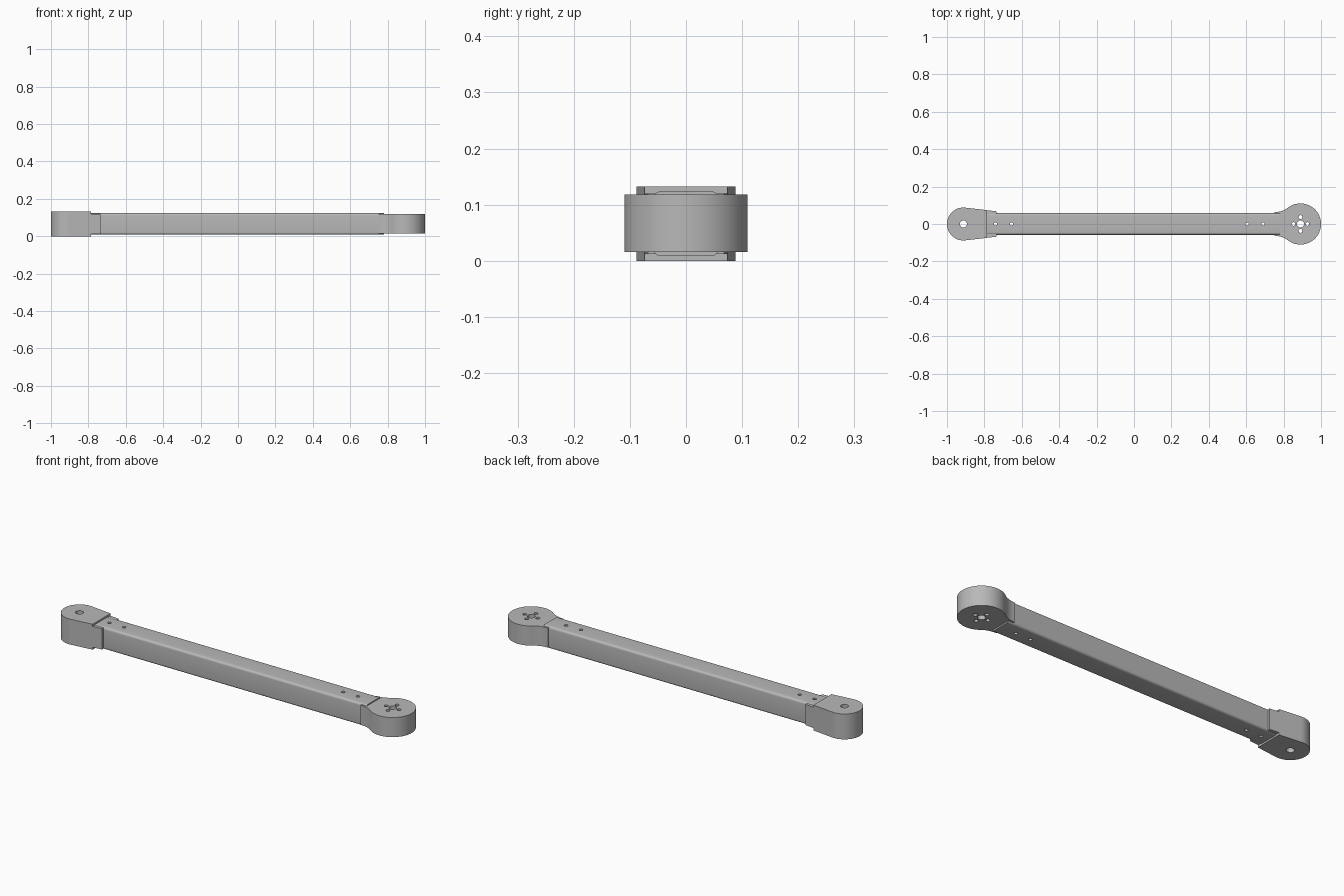
import bpy, bmesh
from math import cos, sin, pi, atan2, radians

cube = bpy.data.objects.get("Cube")
if cube:
    bpy.data.objects.remove(cube)

grey = bpy.data.materials.new("light grey metal")
grey.use_nodes = True
COLOUR = (0.48, 0.48, 0.48, 1)
grey.diffuse_color = COLOUR
grey.node_tree.nodes["Principled BSDF"].inputs["Base Color"].default_value = COLOUR

MID = 0.066               # height of the centre line
TUBE = 0.0575             # half width of the square tube
LEFT_X, LEFT_R = -0.912, 0.088
RIGHT_X, RIGHT_R = 0.89, 0.11


def arc(cx, cy, r, a0, a1, n):
    return [(cx + r * cos(a0 + (a1 - a0) * i / n),
             cy + r * sin(a0 + (a1 - a0) * i / n)) for i in range(n + 1)]


def prism(name, outline, low, high, along_x=False):
    """Extrude a closed outline along z, or along x when it lies in y and z."""
    def place(p, h):
        return (h, p[0], p[1]) if along_x else (p[0], p[1], h)
    bm = bmesh.new()
    face = bm.faces.new([bm.verts.new(place(p, low)) for p in outline])
    ext = bmesh.ops.extrude_face_region(bm, geom=[face])
    verts = [v for v in ext["geom"] if isinstance(v, bmesh.types.BMVert)]
    shift = (high - low, 0, 0) if along_x else (0, 0, high - low)
    bmesh.ops.translate(bm, verts=verts, vec=shift)
    bmesh.ops.recalc_face_normals(bm, faces=bm.faces)
    mesh = bpy.data.meshes.new(name)
    bm.to_mesh(mesh)
    bm.free()
    mesh.materials.append(grey)
    obj = bpy.data.objects.new(name, mesh)
    bpy.context.collection.objects.link(obj)
    return obj


def activate(obj):
    bpy.ops.object.select_all(action="DESELECT")
    obj.select_set(True)
    bpy.context.view_layer.objects.active = obj


def drill(obj, holes):
    """Cut vertical round holes, each given as x, y, radius."""
    for x, y, r in holes:
        cutter = prism("drill", arc(x, y, r, 0, 2 * pi * 23 / 24, 23), -0.1, 0.3)
        cutter.hide_render = True
        mod = obj.modifiers.new("hole", "BOOLEAN")
        mod.operation = "DIFFERENCE"
        mod.solver = "EXACT"
        mod.object = cutter
        activate(obj)
        bpy.ops.object.modifier_apply(modifier=mod.name)
        bpy.data.objects.remove(cutter)


# Square tube with rounded corners
corner = 0.012
section = []
for k, (sy, sz) in enumerate([(1, 1), (-1, 1), (-1, -1), (1, -1)]):
    section += arc(sy * (TUBE - corner), MID + sz * (TUBE - corner), corner,
                   k * pi / 2, (k + 1) * pi / 2, 6)
tube = prism("tube", section, -0.785, 0.78, along_x=True)
drill(tube, [(x, 0, 0.009) for x in (-0.74, -0.655, 0.605, 0.69)])

# Tapered left end, round at its tip
taper = radians(83)
end_y = 0.074
outline = arc(LEFT_X, 0, LEFT_R, taper, 2 * pi - taper, 48)
outline += [(-0.785, -end_y), (-0.785, end_y)]
left_end = prism("tapered_end", outline, 0, 2 * MID)
drill(left_end, [(LEFT_X, 0, 0.019)])

# Side lugs that grip the tube
lugs = []
for side, word in ((1, "back"), (-1, "front")):
    lug = [(-0.79, side * 0.05), (-0.735, side * 0.05),
           (-0.735, side * 0.068), (-0.79, side * end_y)]
    lugs.append(prism(word + "_lug", lug, 0.012, 0.12))

# Round right end with a flared neck
neck_y, neck_x = 0.064, 0.755
dx = RIGHT_X - neck_x
fillet = (dx ** 2 + neck_y ** 2 - RIGHT_R ** 2) / (2 * (RIGHT_R - neck_y))
fy = neck_y + fillet
turn = atan2(fy, -dx)
flare = arc(neck_x, fy, fillet, -pi / 2, turn - pi, 10)
upper = [(0.75, neck_y)] + flare
outline = arc(RIGHT_X, 0, RIGHT_R, -turn, turn, 64)
outline += upper[-2::-1] + [(x, -y) for x, y in upper[:-1]]
right_end = prism("round_end", outline, 0.016, 0.118)
holes = [(RIGHT_X, 0, 0.019)]
holes += [(RIGHT_X + 0.037 * cos(k * pi / 2), 0.037 * sin(k * pi / 2), 0.01)
          for k in range(4)]
drill(right_end, holes)

for obj in [tube, left_end, right_end] + lugs:
    activate(obj)
    bpy.ops.object.shade_smooth_by_angle(angle=radians(30))
